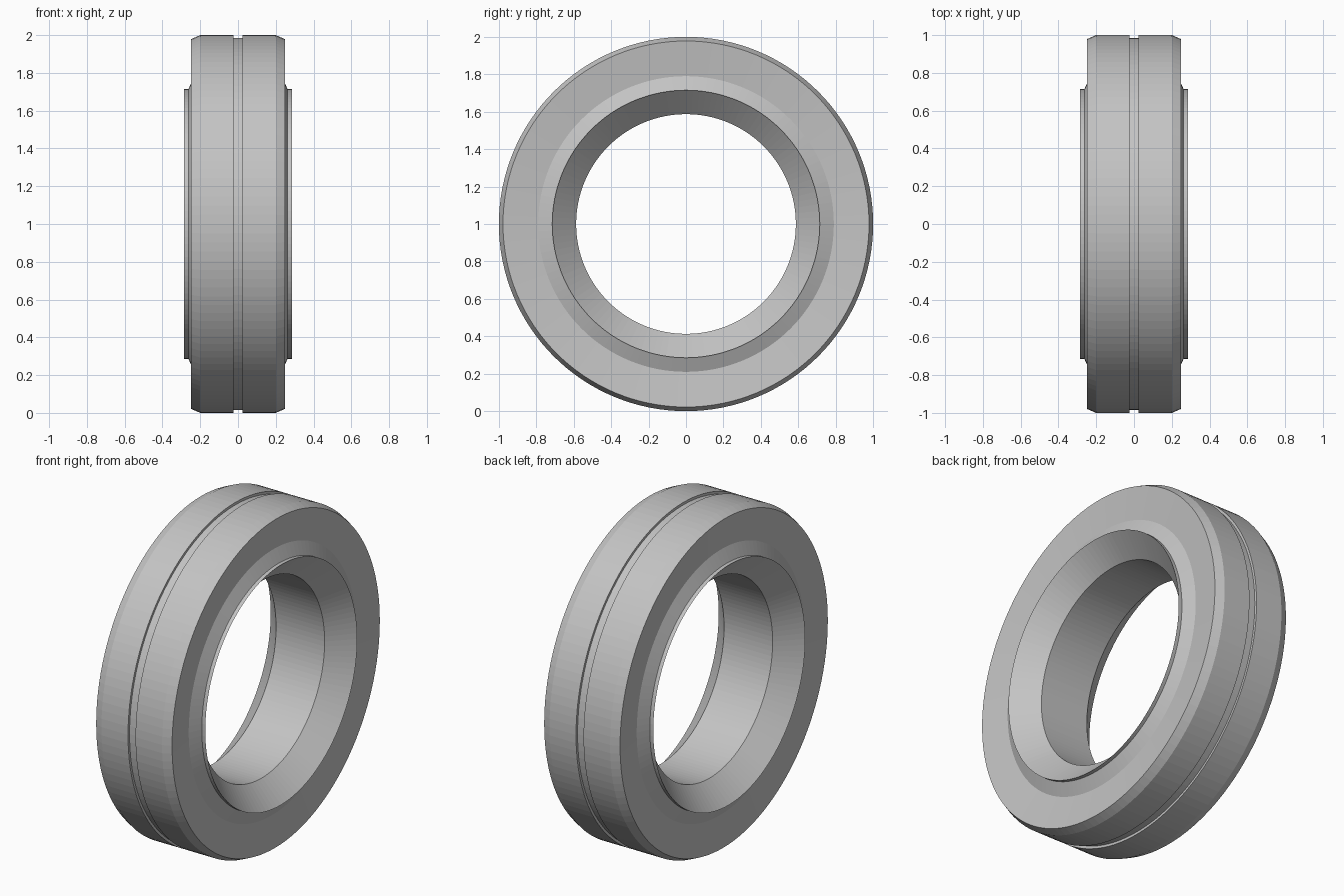
import bpy
import bmesh
import math
from mathutils import Vector

cube = bpy.data.objects.get("Cube")
if cube:
    bpy.data.objects.remove(cube, do_unlink=True)

SEGMENTS = 128

steel = bpy.data.materials.new("grey steel")
steel.use_nodes = True
grey = (0.55, 0.55, 0.55, 1.0)
steel.diffuse_color = grey
steel.node_tree.nodes["Principled BSDF"].inputs["Base Color"].default_value = grey

# Half cross-section as (offset along the axle, radius), from groove to bore
half = [
    (0.025, 0.985),   # groove floor
    (0.025, 1.0),     # groove wall
    (0.2, 1.0),       # tread
    (0.25, 0.978),    # outer chamfer
    (0.228, 0.79),    # dished side face
    (0.262, 0.715),   # collar cone
    (0.285, 0.715),   # collar lip
    (0.16, 0.587),    # flared mouth of the bore
]
section = half + [(-x, r) for x, r in reversed(half)]

# Revolve the closed section around the axle
bm = bmesh.new()
rings = []
for i in range(SEGMENTS):
    a = 2 * math.pi * i / SEGMENTS
    rings.append([bm.verts.new(Vector((x, r * math.sin(a), 1 + r * math.cos(a))))
                  for x, r in section])
n = len(section)
for i, ring in enumerate(rings):
    following = rings[(i + 1) % SEGMENTS]
    for j in range(n):
        k = (j + 1) % n
        bm.faces.new((ring[j], ring[k], following[k], following[j]))
bmesh.ops.recalc_face_normals(bm, faces=bm.faces)

mesh = bpy.data.meshes.new("grooved_ring")
bm.to_mesh(mesh)
bm.free()
mesh.materials.append(steel)
ring_object = bpy.data.objects.new("grooved_ring", mesh)
bpy.context.collection.objects.link(ring_object)
